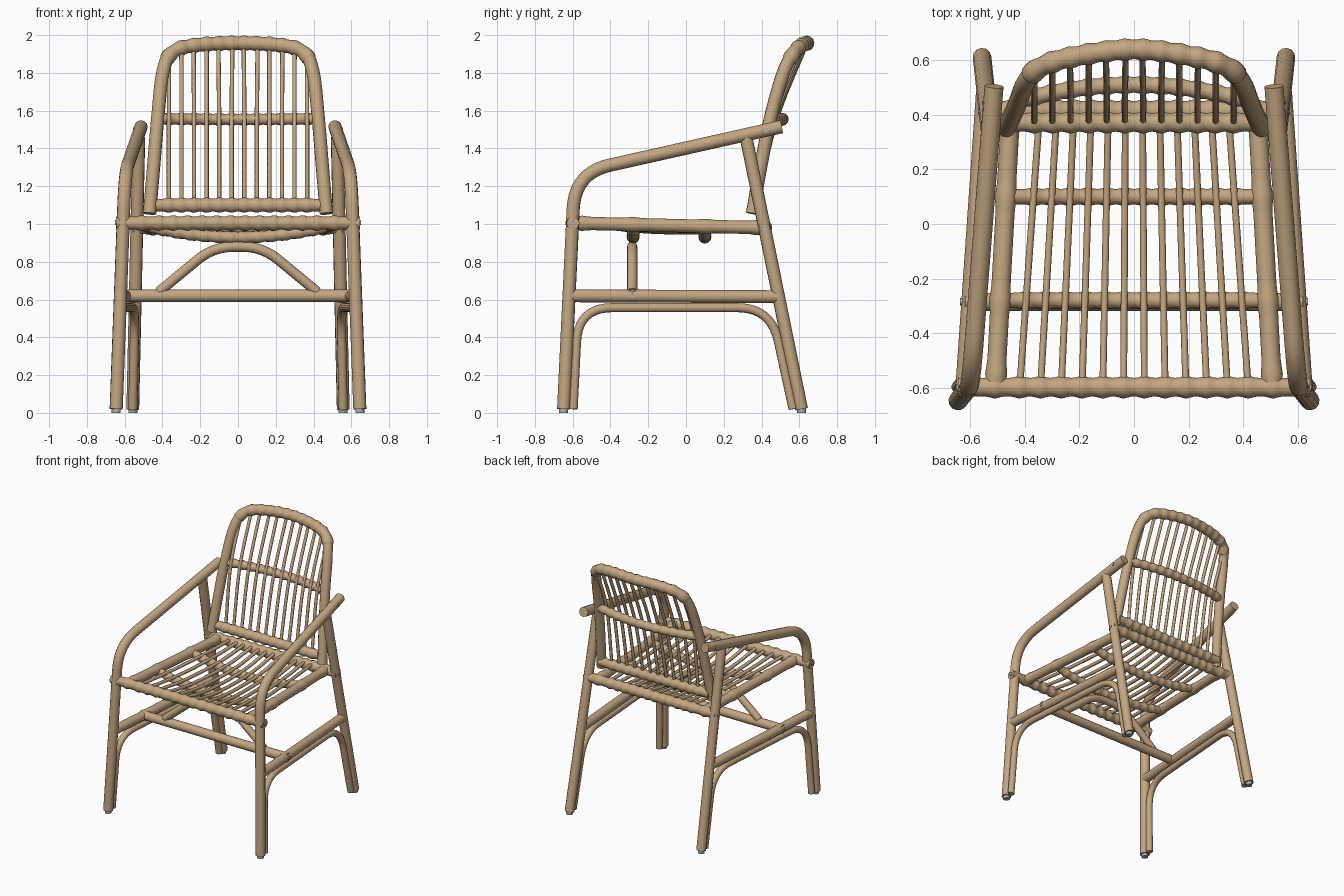
import bpy, math
from mathutils import Vector as V

if "Cube" in bpy.data.objects:
    bpy.data.objects.remove(bpy.data.objects["Cube"])


def material(name, color):
    m = bpy.data.materials.new(name)
    m.diffuse_color = (*color, 1)
    m.use_nodes = True
    m.node_tree.nodes["Principled BSDF"].inputs["Base Color"].default_value = m.diffuse_color
    return m


CANE = material("rattan tan", (0.55, 0.385, 0.22))
METAL = material("nail grey", (0.42, 0.43, 0.45))


def fillet(points, d, steps=10):
    """Round every inner corner of a polyline."""
    pts = [V(p) for p in points]
    out = [pts[0]]
    for a, b, c in zip(pts, pts[1:], pts[2:]):
        s, e = b + (a - b).normalized() * d, b + (c - b).normalized() * d
        for i in range(steps + 1):
            t = i / steps
            out.append(s * (1 - t) ** 2 + b * 2 * t * (1 - t) + e * t * t)
    return out + [pts[-1]]


def smooth(points, steps=12):
    """Catmull-Rom path through the points."""
    p = [V(q) for q in points]
    p = [p[0] * 2 - p[1]] + p + [p[-1] * 2 - p[-2]]
    out = []
    for a, b, c, d in zip(p, p[1:], p[2:], p[3:]):
        for i in range(steps):
            t = i / steps
            out.append(0.5 * (2 * b + (c - a) * t + (2 * a - 5 * b + 4 * c - d) * t * t
                              + (3 * b - a - 3 * c + d) * t ** 3))
    return out + [p[-2]]


def tubes(name, paths, r, bumps=lambda p: 1, sides=4):
    """One object of round canes; bumps(point) scales the radius."""
    cu = bpy.data.curves.new(name, "CURVE")
    cu.dimensions = "3D"
    cu.bevel_depth = r
    cu.bevel_resolution = sides
    cu.use_fill_caps = True
    for path in paths:
        sp = cu.splines.new("POLY")
        sp.points.add(len(path) - 1)
        for q, p in zip(sp.points, path):
            q.co = (*p, 1)
            q.radius = bumps(V(p))
    ob = bpy.data.objects.new(name, cu)
    bpy.context.collection.objects.link(ob)
    cu.materials.append(CANE)
    bpy.ops.object.select_all(action="DESELECT")
    ob.select_set(True)
    bpy.context.view_layer.objects.active = ob
    bpy.ops.object.convert(target="MESH")
    bpy.ops.object.shade_smooth_by_angle(angle=math.radians(50))


def both(path):
    return [path, [V((-p[0], p[1], p[2])) for p in path]]


def bar(a, b, n=130, sag=(0, 0)):
    """Straight or bowed bar; sag is the (y, z) offset at its middle."""
    out = []
    for i in range(n + 1):
        t = i / n
        p = V(a).lerp(V(b), t)
        k = 1 - (2 * t - 1) ** 2
        out.append(p + V((0, sag[0] * k, sag[1] * k)))
    return out


def wraps(xs, amount=0.22):
    """Bulges where the slats are wrapped around a bar."""
    return lambda p: 1 + amount * max(math.exp(-((p.x - x) / 0.02) ** 2) for x in xs)


N = 12
slot = [(i - (N - 1) / 2) for i in range(N)]

# Front legs running into the arms
tubes("front_legs_and_arms", both(fillet(
    [(0.645, -0.648, 0.02), (0.598, -0.588, 1.27), (0.513, 0.505, 1.515)], 0.19)), 0.035)
# Back legs
tubes("back_legs", both([(0.557, 0.612, 0.02), (0.525, 0.318, 1.46)]), 0.034)
# Side stretchers with bent braces below
tubes("side_stretchers", both([(0.622, -0.62, 0.62), (0.545, 0.485, 0.615)]), 0.034)
tubes("side_braces", both(fillet(
    [(0.645, -0.597, 0.02), (0.62, -0.57, 0.557), (0.545, 0.45, 0.557), (0.557, 0.567, 0.02)],
    0.18)), 0.024)
# Cross stretcher and arch below the seat
tubes("cross_stretcher", [[(-0.62, -0.285, 0.62), (0.62, -0.285, 0.62)]], 0.033)
tubes("arch_brace", [fillet(
    [(-0.42, -0.285, 0.64), (-0.13, -0.285, 0.88), (0.13, -0.285, 0.88), (0.42, -0.285, 0.64)],
    0.11)], 0.027)

# Seat frame
seat_x = lambda y: 0.0755 - 0.0112 * (y + 0.55) / 0.85
xs_at = lambda y: [s * seat_x(y) for s in slot]
tubes("seat_front_bar", [bar((-0.645, -0.598, 1.005), (0.645, -0.598, 1.005))], 0.034,
      wraps(xs_at(-0.6) + [-0.51, 0.51]))
tubes("seat_back_bar", [bar((-0.555, 0.415, 0.98), (0.555, 0.415, 0.98))], 0.034,
      wraps(xs_at(0.41) + [-0.45, 0.45]))
tubes("seat_side_rails", both(bar((0.508, -0.6, 1.005), (0.452, 0.415, 0.98), 40)), 0.035,
      lambda p: 1 + 0.15 * max(math.exp(-((p.y - y) / 0.03) ** 2) for y in (-0.55, -0.28, 0.1, 0.38)))
# Bowed crossbars under the slats
for name, y, w in (("seat_crossbar_front", -0.28, 0.49), ("seat_crossbar_back", 0.10, 0.468)):
    tubes(name, [bar((-w, y, 0.99), (w, y, 0.99), sag=(0, -0.06))], 0.028, wraps(xs_at(y)))
# Seat slats, dipping toward the middle
paths = []
for s in slot:
    dip = 0.045 * (1 - (s / 6.5) ** 2)
    paths.append(smooth([(s * seat_x(y), y, z - d * dip) for y, z, d in
                         ((-0.585, 1.015, 0), (-0.28, 1.012, 1), (0.10, 1.008, 1.1), (0.41, 1.0, 0))]))
tubes("seat_slats", paths, 0.0125, sides=2)

# Backrest frame: one bent cane
half = [(0.468, 0.352, 1.055), (0.447, 0.395, 1.30), (0.425, 0.447, 1.56), (0.398, 0.515, 1.80),
        (0.35, 0.57, 1.905), (0.235, 0.61, 1.945)]
frame = smooth(half + [(0, 0.64, 1.957)] + [(-x, y, z) for x, y, z in half[::-1]], 24)
back_xs = [s * 0.0665 for s in slot]
top_wrap = wraps(back_xs, 0.17)
tubes("backrest_frame", [frame], 0.035, lambda p: top_wrap(p) if p.z > 1.87 else 1)
# Backrest rails
tubes("backrest_lower_rail", [bar((-0.465, 0.372, 1.10), (0.465, 0.372, 1.10))], 0.033,
      wraps(back_xs))
tubes("backrest_middle_rail", [bar((-0.425, 0.45, 1.557), (0.425, 0.45, 1.557), sag=(0.06, -0.003))],
      0.028, wraps(back_xs))
# Backrest slats
paths = []
for x in back_xs:
    top = min((p for p in frame if p.z > 1.8), key=lambda p: abs(p.x - x))
    mid_y = 0.45 + 0.06 * (1 - (x / 0.425) ** 2) - 0.03
    paths.append(smooth([(x, 0.372, 1.10), (x, mid_y, 1.555), top]))
tubes("backrest_slats", paths, 0.0115, sides=2)


def plug(name, loc, r, depth, rot=(0, 0, 0)):
    bpy.ops.mesh.primitive_cylinder_add(vertices=16, radius=r, depth=depth, location=loc, rotation=rot)
    ob = bpy.context.object
    ob.name = name
    ob.data.materials.append(METAL)
    bpy.ops.object.shade_smooth_by_angle(angle=math.radians(40))


# Feet and nail heads
for s in (-1, 1):
    plug("front_foot", (s * 0.645, -0.648, 0.015), 0.024, 0.03)
    plug("back_foot", (s * 0.557, 0.612, 0.015), 0.024, 0.03)
    for loc in ((0.645, -0.6, 1.008), (0.566, 0.415, 0.98), (0.551, 0.425, 1.497), (0.631, -0.285, 0.62)):
        plug("nail_head", (s * loc[0], loc[1], loc[2]), 0.013, 0.012, (0, math.pi / 2, 0))
